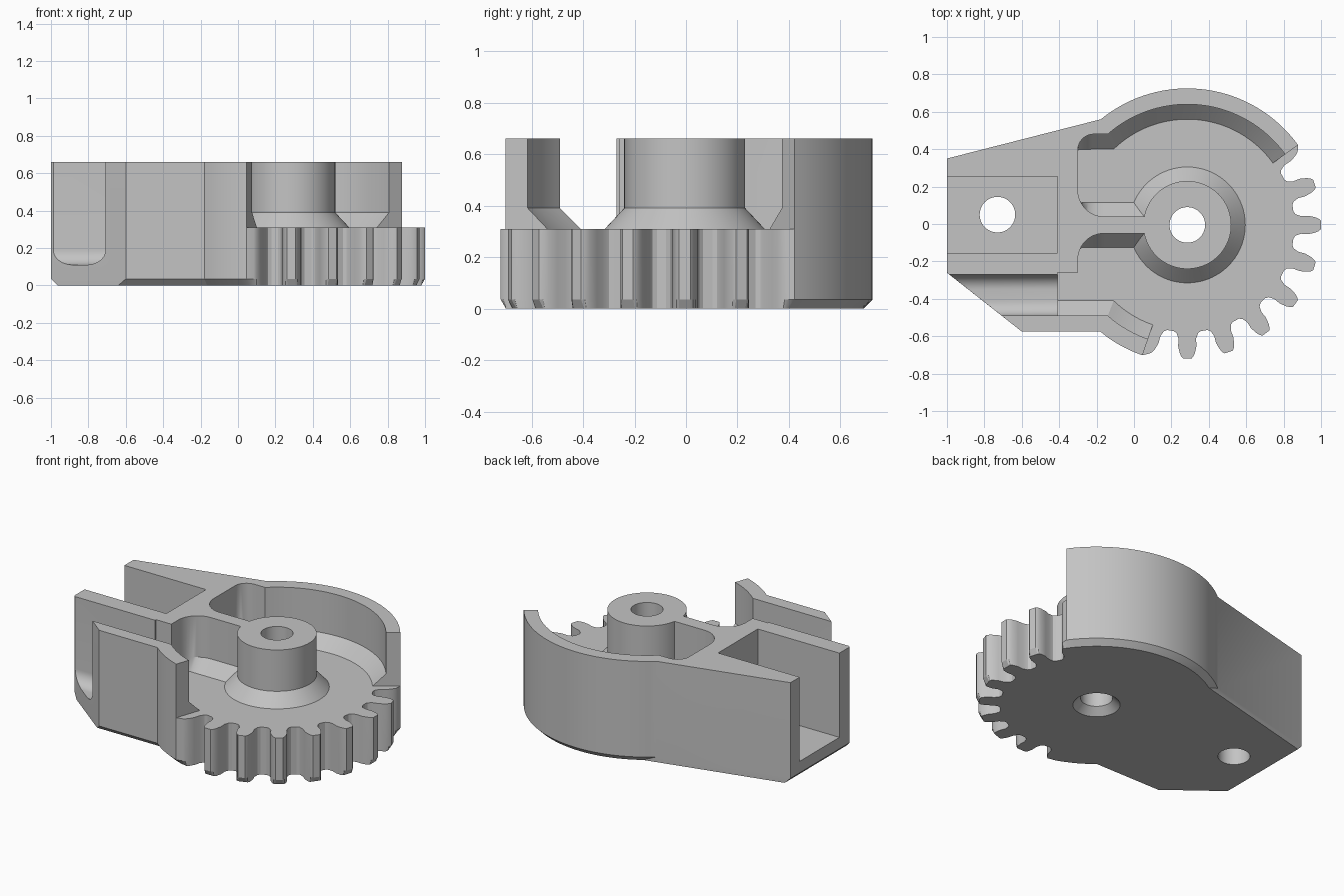
import bpy
import bmesh
from math import cos, sin, radians, pi

cube = bpy.data.objects.get("Cube")
if cube:
    bpy.data.objects.remove(cube, do_unlink=True)

CX, CY = 0.285, -0.005      # gear axis
TOP, FLOOR, STEP = 0.66, 0.31, 0.39
START, END = -109, 35.8     # exposed gear sector in degrees

TONE = (0.55, 0.55, 0.55, 1)
grey = bpy.data.materials.new("plain grey")
grey.use_nodes = True
grey.diffuse_color = TONE
grey.node_tree.nodes["Principled BSDF"].inputs["Base Color"].default_value = TONE


def arc(r, a, b, n, cx=CX, cy=CY):
    """Points on an arc from angle a to b in degrees."""
    angles = [radians(a + (b - a) * i / n) for i in range(n + 1)]
    return [(cx + r * cos(t), cy + r * sin(t)) for t in angles]


def at(z, points):
    return [(x, y, z) for x, y in points]


def loft(name, rings):
    """Closed solid through rings that have equal point counts."""
    bm = bmesh.new()
    loops = [[bm.verts.new(p) for p in ring] for ring in rings]
    n = len(loops[0])
    for low, high in zip(loops, loops[1:]):
        for i in range(n):
            j = (i + 1) % n
            bm.faces.new((low[i], low[j], high[j], high[i]))
    bm.faces.new(loops[0][::-1])
    bm.faces.new(loops[-1])
    bm.normal_update()
    bmesh.ops.recalc_face_normals(bm, faces=bm.faces)
    mesh = bpy.data.meshes.new(name)
    bm.to_mesh(mesh)
    bm.free()
    mesh.materials.append(grey)
    ob = bpy.data.objects.new(name, mesh)
    bpy.context.collection.objects.link(ob)
    return ob


def lathe(name, profile, cx=CX, cy=CY, n=72):
    return loft(name, [at(z, arc(r, 0, 360 - 360 / n, n - 1, cx, cy)) for r, z in profile])


def combine(target, tool, operation):
    """Apply a boolean and discard the tool."""
    bpy.context.view_layer.objects.active = target
    mod = target.modifiers.new("combine", "BOOLEAN")
    mod.operation, mod.solver, mod.object = operation, "EXACT", tool
    bpy.ops.object.modifier_apply(modifier=mod.name)
    bpy.data.objects.remove(tool, do_unlink=True)


# Gear teeth at twenty-tooth pitch within the exposed sector
half_tooth = [(0.572, 0.072), (0.582, 0.057), (0.61, 0.047), (0.65, 0.049),
              (0.685, 0.041), (0.705, 0.032), (0.715, 0.022)]
tooth = [(r, -w) for r, w in half_tooth] + [(r, w) for r, w in half_tooth[::-1]]


def teeth(limit):
    points = []
    for k in range(-6, 3):
        for r, w in tooth:
            t = radians(18 * k) + w / r
            if radians(START + 0.3) < t < radians(END - 0.3):
                r = min(r, limit)
                points.append((CX + r * cos(t), CY + r * sin(t)))
    return points


# Housing block: curved back wall, tapered arm, toothed front, bevelled underside
outline = (arc(0.73, END, 129.3, 32)
           + [(-1, 0.35), (-1, -0.26), (-0.6, -0.575), (-0.18, -0.575)]
           + arc(0.737, 232, 360 + START, 7)[1:] + teeth(1))
underside = (arc(0.695, END, 123, 32)
             + [(-0.965, 0.359), (-0.965, -0.288), (-0.64, -0.54), (-0.165, -0.54)]
             + arc(0.70, 231, 360 + START, 7)[1:] + teeth(0.695))
body = loft("gear_housing", [at(0, underside), at(0.035, outline), at(TOP, outline)])


# Gear chamber, open over the exposed teeth, with a sloped foot along its wall
def chamber(r, swing, back, front):
    rounded = [(x, min(y, back) - 0.0005 * i)
               for i, (x, y) in enumerate(arc(0.08, 90, 180, 8, -0.22, 0.40))]
    return (arc(r, -swing, START, 8) + arc(0.9, START, END, 40) + arc(r, END, swing, 32)
            + rounded + [(-0.30, -0.26), (-0.41, -0.26), (-0.41, front)])


foot = chamber(0.565, 134.2, 0.40, -0.41)
wall = chamber(0.645, 131.2, 0.48, -0.49)
combine(body, loft("chamber_cutter", [at(FLOOR, foot), at(STEP, wall), at(0.8, wall)]),
        "DIFFERENCE")

# Box slot in the arm, open at the end
slot = [(-1.2, -0.155), (-0.41, -0.155), (-0.41, 0.255), (-1.2, 0.255)]
combine(body, loft("slot_cutter", [at(0.11, slot), at(0.8, slot)]), "DIFFERENCE")

# Side channel with a rounded floor
channel = ([(-0.49, 0.8)] + arc(0.08, 180, 270, 10, -0.41, 0.19)
           + arc(0.08, 270, 360, 10, -0.35, 0.19) + [(-0.27, 0.8)])
combine(body, loft("channel_cutter", [[(x, y, z) for y, z in channel] for x in (-1.2, -0.409)]),
        "DIFFERENCE")


# Web between arm and hub, flared where it meets the arm
def web(foot_width):
    side = [(-0.36, 0.185)] + arc(0.14, 180, 270, 12, -0.16, 0.185) + [(0.13, 0.045)]
    side = [(x, max(y, foot_width)) for x, y in side]
    return [(x, CY - y) for x, y in side] + [(x, CY + y) for x, y in side[::-1]]


combine(body, loft("web", [at(0.25, web(0.12)), at(FLOOR, web(0.12)),
                           at(STEP, web(0.045)), at(TOP, web(0.045))]), "UNION")

# Hub with sloped foot, then its bore and the arm hole
combine(body, lathe("hub", [(0.31, 0.2), (0.31, FLOOR), (0.235, STEP), (0.235, TOP)]), "UNION")
combine(body, lathe("bore_cutter", [(0.15, -0.01), (0.095, 0.045), (0.095, 0.8)]), "DIFFERENCE")
combine(body, lathe("arm_hole_cutter", [(0.095, -0.1), (0.095, 0.3)], -0.73, 0.05), "DIFFERENCE")

# Smooth curves, crisp edges
bpy.ops.object.select_all(action="DESELECT")
body.select_set(True)
bpy.context.view_layer.objects.active = body
bpy.ops.object.shade_smooth_by_angle(angle=pi / 7)
